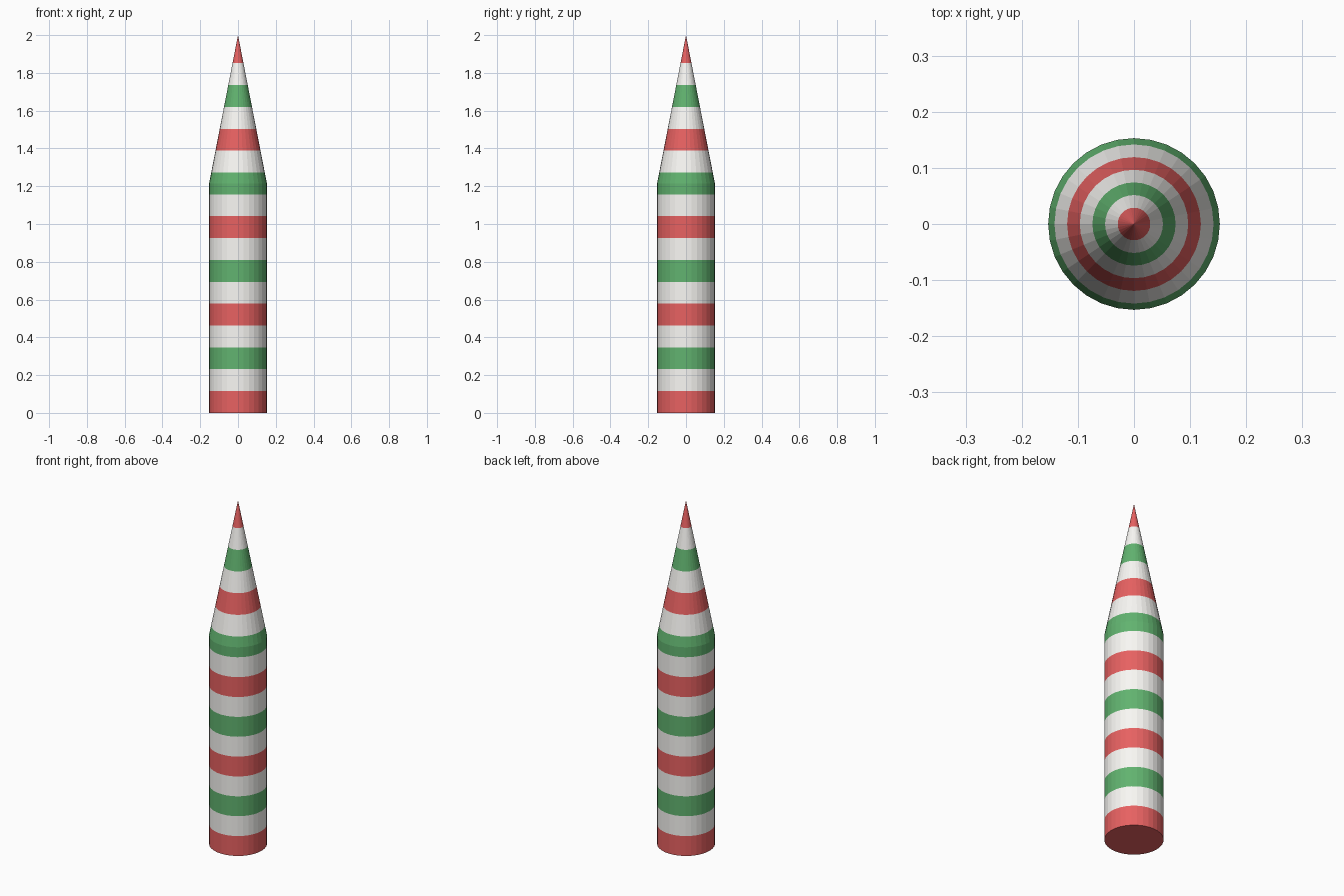
import bpy, bmesh
from math import cos, sin, tau

if "Cube" in bpy.data.objects:
    bpy.data.objects.remove(bpy.data.objects["Cube"])

SIDES = 32
RADIUS = 0.153
SHOULDER = 1.215
TOP = 2.0
BAND = 0.1157


def material(name, rgb):
    mat = bpy.data.materials.new(name)
    mat.diffuse_color = (*rgb, 1)
    mat.use_nodes = True
    mat.node_tree.nodes["Principled BSDF"].inputs["Base Color"].default_value = mat.diffuse_color
    return mat


def radius_at(z):
    return RADIUS * min(1, (TOP - z) / (TOP - SHOULDER))


# Stripe edges, with one extra ring where the shaft meets the cone
heights = sorted([i * BAND for i in range(17)] + [SHOULDER])
stripe_order = [0, 1, 2, 1]  # red, white, green, white

bm = bmesh.new()
rings = [[bm.verts.new((radius_at(z) * cos(tau * k / SIDES),
                        radius_at(z) * sin(tau * k / SIDES), z))
          for k in range(SIDES)] for z in heights]
tip = bm.verts.new((0, 0, TOP))

# Striped walls
for z0, z1, low, high in zip(heights, heights[1:], rings, rings[1:]):
    colour = stripe_order[int((z0 + z1) / 2 / BAND) % 4]
    for k in range(SIDES):
        n = (k + 1) % SIDES
        bm.faces.new((low[k], low[n], high[n], high[k])).material_index = colour

# Red point and red base
for k in range(SIDES):
    bm.faces.new((rings[-1][k], rings[-1][(k + 1) % SIDES], tip))
bm.faces.new(rings[0][::-1])

mesh = bpy.data.meshes.new("striped_pointed_post")
bm.to_mesh(mesh)
bm.free()
for name, rgb in (("red", (0.8, 0.12, 0.12)),
                  ("white", (0.95, 0.94, 0.91)),
                  ("green", (0.12, 0.45, 0.16))):
    mesh.materials.append(material(name, rgb))
post = bpy.data.objects.new("striped_pointed_post", mesh)
bpy.context.collection.objects.link(post)
